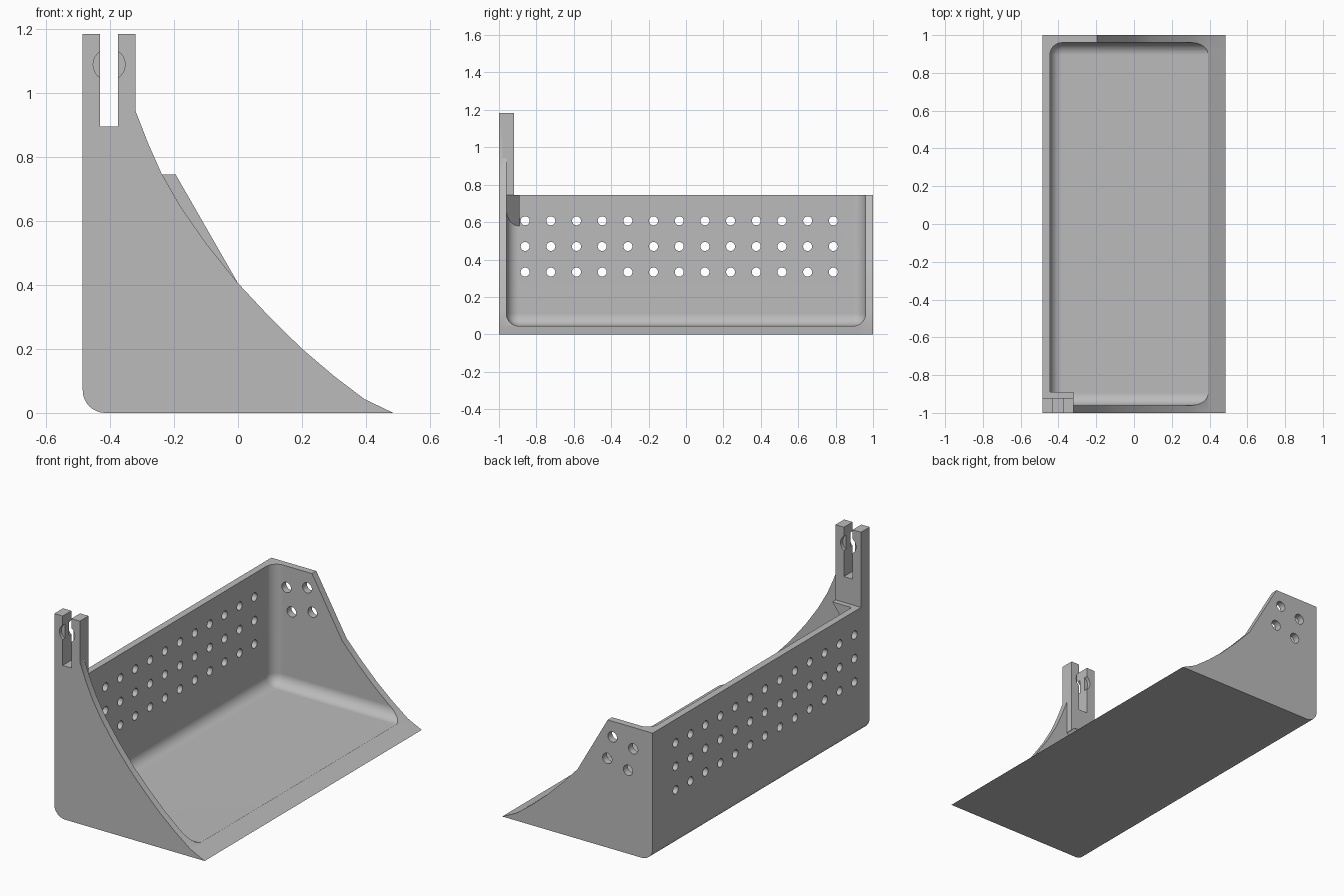
import bpy, bmesh, math
from mathutils import Matrix, Vector

cube = bpy.data.objects.get("Cube")
if cube:
    bpy.data.objects.remove(cube, do_unlink=True)

grey = bpy.data.materials.new("plain grey")
grey.use_nodes = True
colour = (0.5, 0.5, 0.5, 1)
grey.diffuse_color = colour
grey.node_tree.nodes["Principled BSDF"].inputs["Base Color"].default_value = colour

LEFT, WALL, RIM, TOP, FLOOR = -0.485, 0.04, 0.745, 1.183, 0.045
POST = -0.32


def make(name, bm):
    bmesh.ops.recalc_face_normals(bm, faces=bm.faces)
    mesh = bpy.data.meshes.new(name)
    bm.to_mesh(mesh)
    bm.free()
    mesh.materials.append(grey)
    ob = bpy.data.objects.new(name, mesh)
    bpy.context.collection.objects.link(ob)
    return ob


def prism(name, points, y0, y1):
    """Extrude an xz outline along y."""
    bm = bmesh.new()
    face = bm.faces.new([bm.verts.new((x, y0, z)) for x, z in points])
    new = bmesh.ops.extrude_face_region(bm, geom=[face])["geom"]
    bmesh.ops.translate(bm, vec=(0, y1 - y0, 0),
                        verts=[v for v in new if isinstance(v, bmesh.types.BMVert)])
    return make(name, bm)


def block(name, lo, hi, radius=0):
    bm = bmesh.new()
    lo, hi = Vector(lo), Vector(hi)
    bmesh.ops.create_cube(bm, size=1, matrix=Matrix.Translation((lo + hi) / 2)
                          @ Matrix.Diagonal((*(hi - lo), 1)))
    if radius:
        bmesh.ops.bevel(bm, geom=bm.edges[:], offset=radius, segments=8,
                        profile=0.5, affect='EDGES')
    return make(name, bm)


def pegs(name, centres, radius, length, axis):
    """Several cylinders in one cutter."""
    bm = bmesh.new()
    turn = Matrix.Rotation(math.pi / 2, 4, 'Y' if axis == 'X' else 'X')
    for c in centres:
        bmesh.ops.create_cone(bm, cap_ends=True, segments=24, radius1=radius,
                              radius2=radius, depth=length,
                              matrix=Matrix.Translation(c) @ turn)
    return make(name, bm)


def combine(target, tool, operation):
    mod = target.modifiers.new("combine", 'BOOLEAN')
    mod.operation, mod.solver, mod.object = operation, 'EXACT', tool
    bpy.ops.object.select_all(action='DESELECT')
    bpy.context.view_layer.objects.active = target
    target.select_set(True)
    bpy.ops.object.modifier_apply(modifier=mod.name)
    bpy.data.objects.remove(tool, do_unlink=True)


# Side outline: rounded heel, sloping lip, hollow curve, tall post
r = 0.07
heel = [(LEFT + r - r * math.cos(a), r - r * math.sin(a))
        for a in (math.pi / 2 * i / 8 for i in range(9))]
lip = [(0.485, 0), (0.395, 0.043)]
curve = [(0.3, 0.115), (0.2, 0.2), (0.1, 0.298), (0, 0.405), (-0.1, 0.53),
         (-0.18, 0.645), (-0.24, 0.75), (-0.28, 0.84), (POST, 0.943)]
scoop = prism("scoop", heel + lip + curve + [(POST, TOP), (LEFT, TOP)], -1, 1)

# Lower the rim behind the front side, then hollow out the tray
combine(scoop, block("rim_cutter", (-1, -1 + WALL, RIM), (1, 2, 2)), 'DIFFERENCE')

# Far side wall with its straight upper edge
far_side = heel + lip + curve[:4] + [(-0.195, RIM), (LEFT, RIM)]
combine(scoop, prism("far_side", far_side, 1 - 2 * WALL, 1), 'UNION')
combine(scoop, block("tray_cutter", (LEFT + WALL, -1 + WALL, FLOOR),
                     (2, 1 - WALL, 2), 0.065), 'DIFFERENCE')

# Post backing and the gusset that carries it
combine(scoop, prism("gusset", [(LEFT, 0.58), (LEFT + WALL, 0.58), (POST, RIM),
                                (LEFT, RIM)], -0.98, -0.89), 'UNION')
combine(scoop, block("post_back", (LEFT, -0.98, RIM - 0.001),
                     (POST, -0.92, TOP)), 'UNION')

# Slot and shallow round recesses on both faces of the post
mid = (LEFT + POST) / 2
combine(scoop, pegs("recess_cutter", [(mid, -1, 1.088), (mid, -0.92, 1.088)],
                    0.05, 0.04, 'Y'), 'DIFFERENCE')
combine(scoop, block("slot_cutter", (mid - 0.028, -1.1, 0.895),
                     (mid + 0.028, -0.8, 1.4)), 'DIFFERENCE')

# Drain holes in the long wall
drain = [(LEFT, -0.86 + 0.1373 * i, z) for i in range(13) for z in (0.333, 0.47, 0.607)]
combine(scoop, pegs("drain_cutter", drain, 0.024, 0.2, 'X'), 'DIFFERENCE')

# Four tilted-square holes in the far side
tilt = Matrix.Rotation(math.radians(-14), 4, 'Y')
corners = [Vector((-0.276, 1, 0.57)) + tilt @ Vector((sx * 0.069, 0, sz * 0.069))
           for sx in (-1, 1) for sz in (-1, 1)]
combine(scoop, pegs("side_cutter", corners, 0.03, 0.2, 'Y'), 'DIFFERENCE')

# Smooth the fillets, keep the edges crisp
bpy.ops.object.select_all(action='DESELECT')
scoop.select_set(True)
bpy.context.view_layer.objects.active = scoop
bpy.ops.object.shade_smooth_by_angle(angle=math.radians(25))
weighted = scoop.modifiers.new("weighted_normals", 'WEIGHTED_NORMAL')
weighted.keep_sharp = True
